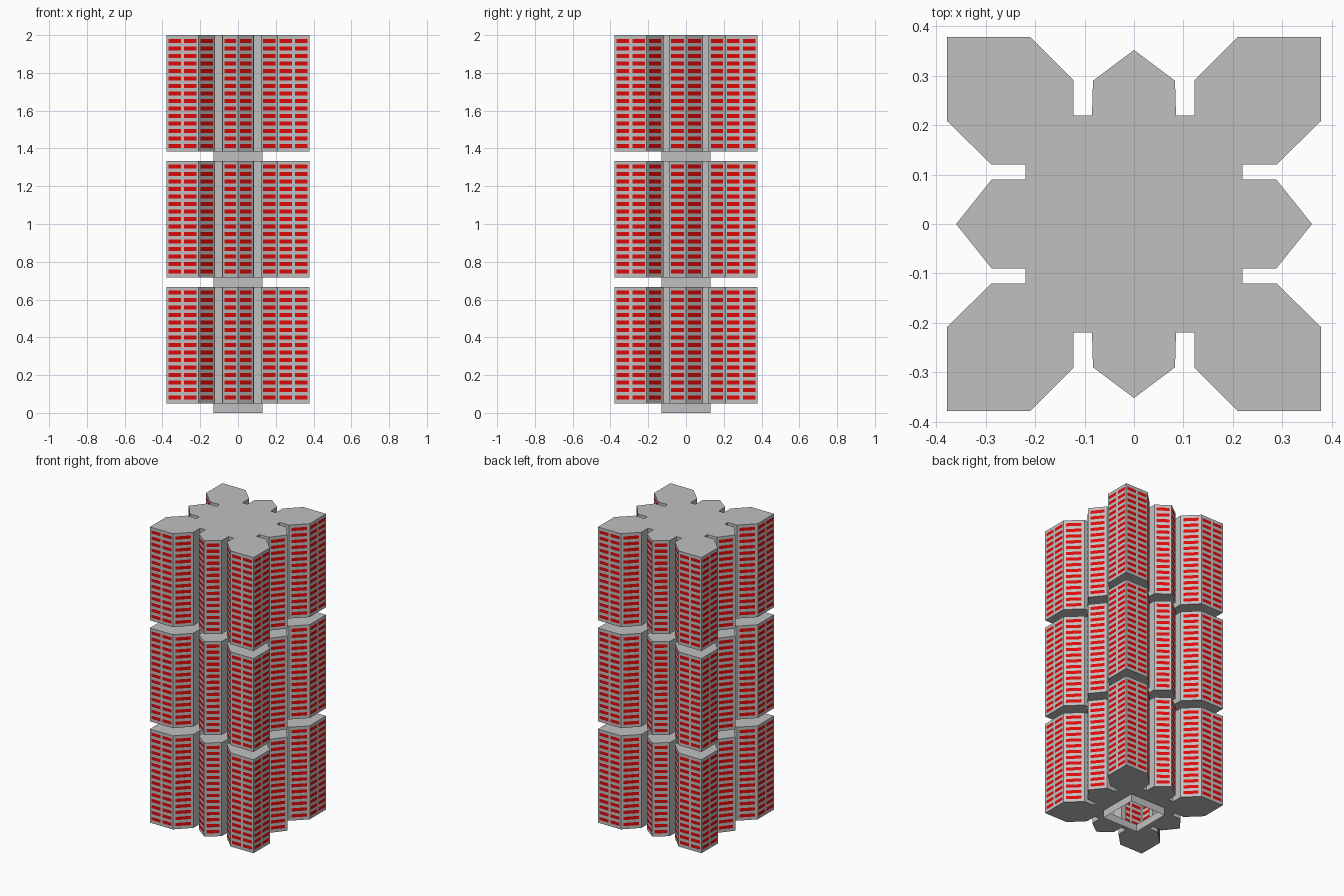
import bpy, bmesh
from mathutils import Vector

if "Cube" in bpy.data.objects:
    bpy.data.objects.remove(bpy.data.objects["Cube"])


def material(name, rgb):
    m = bpy.data.materials.new(name)
    m.diffuse_color = (*rgb, 1)
    m.use_nodes = True
    m.node_tree.nodes["Principled BSDF"].inputs["Base Color"].default_value = m.diffuse_color
    return m


CONCRETE = material("concrete grey", (0.53, 0.53, 0.53))
WINDOW = material("window red", (0.72, 0.003, 0.003))

# Floor plan: one quadrant, counter-clockwise, then mirrored to a full loop
quad = [(0.36, 0), (0.288, 0.09), (0.22, 0.09), (0.22, 0.12), (0.288, 0.12),
        (0.378, 0.208), (0.378, 0.378), (0.21, 0.378), (0.122, 0.29),
        (0.122, 0.22), (0.085, 0.22), (0.083, 0.29), (0, 0.352)]
half = quad + [(-x, y) for x, y in quad[-2::-1]]
PLAN = half + [(x, -y) for x, y in half[-2:0:-1]]
CORE = [(0.13, 0.13), (-0.13, 0.13), (-0.13, -0.13), (0.13, -0.13)]
ROWS, PITCH, WIN_H = 15, 0.0397, 0.021


def window_columns(length):
    """Start and end of each window along a wall, as fractions."""
    if length > 0.15:
        return [(0.06, 0.45), (0.55, 0.94)]
    if length > 0.09:
        return [(0.13, 0.87)]
    return []


def add_wall(bm, a, b, z0, z1):
    """Wall from a to b, split so the window panes are flush faces."""
    a, b = Vector(a), Vector(b)
    cols = window_columns((b - a).length)
    ts = [0] + [t for c in cols for t in c] + [1]
    zs = [z0, z1]
    if cols:
        first = (z0 + z1) / 2 - PITCH * (ROWS - 1) / 2
        zs[1:1] = [first + r * PITCH + s * WIN_H / 2
                   for r in range(ROWS) for s in (-1, 1)]
    grid = [[bm.verts.new((*a.lerp(b, t), z)) for t in ts] for z in zs]
    for j in range(len(zs) - 1):
        for i in range(len(ts) - 1):
            f = bm.faces.new((grid[j][i], grid[j][i + 1],
                              grid[j + 1][i + 1], grid[j + 1][i]))
            f.material_index = int(i % 2 == 1 and j % 2 == 1)


def add_cap(bm, loops, z, up):
    """Flat cap; a second loop leaves an opening."""
    edges = []
    for loop in loops:
        vs = [bm.verts.new((x, y, z)) for x, y in loop]
        edges += [bm.edges.new((vs[i - 1], vs[i])) for i in range(len(vs))]
    res = bmesh.ops.triangle_fill(bm, edges=edges, use_beauty=True,
                                  normal=(0, 0, 1 if up else -1))
    for f in res["geom"]:
        if isinstance(f, bmesh.types.BMFace):
            f.normal_update()
            if (f.normal.z > 0) != up:
                f.normal_flip()


def finish(bm, name):
    mesh = bpy.data.meshes.new(name)
    bm.to_mesh(mesh)
    bm.free()
    mesh.materials.append(CONCRETE)
    mesh.materials.append(WINDOW)
    bpy.context.collection.objects.link(bpy.data.objects.new(name, mesh))


# Three hollow tower blocks, each standing on a short square neck
blocks = [(0.05, 0.667), (0.718, 1.334), (1.384, 2.0)]
neck_bottom = 0
for n, (z0, z1) in enumerate(blocks, 1):
    bm = bmesh.new()
    for i in range(len(PLAN)):
        add_wall(bm, PLAN[i - 1], PLAN[i], z0, z1)
    add_cap(bm, [PLAN, CORE], z0, False)
    add_cap(bm, [PLAN] if n == 3 else [PLAN, CORE], z1, True)
    finish(bm, f"tower_block_{n}")

    bm = bmesh.new()
    for i in range(4):
        (ax, ay), (bx, by) = CORE[i - 1], CORE[i]
        bm.faces.new([bm.verts.new(p) for p in (
            (ax, ay, neck_bottom), (bx, by, neck_bottom),
            (bx, by, z0), (ax, ay, z0))])
    finish(bm, f"core_neck_{n}")
    neck_bottom = z1
